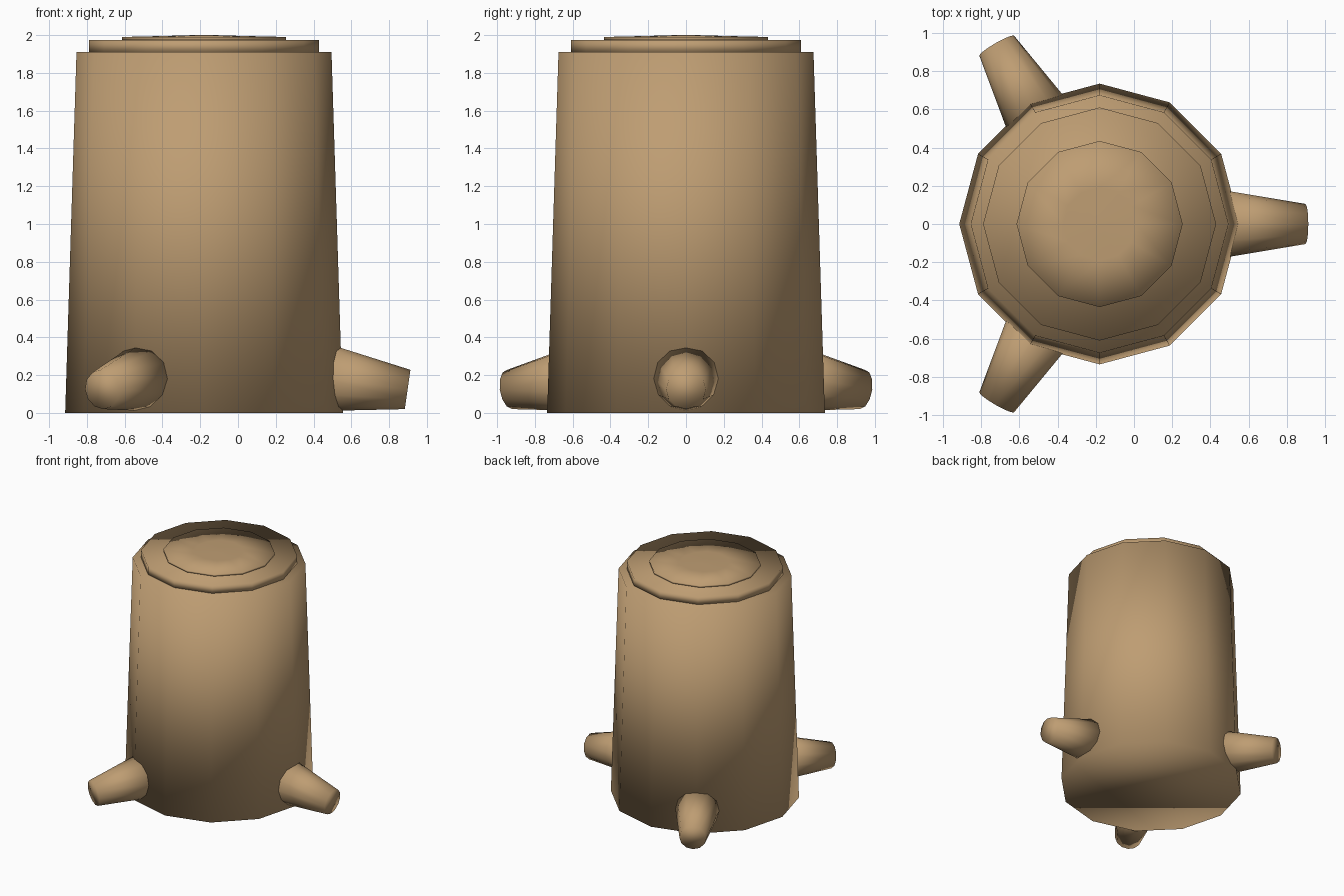
import bpy, bmesh
from math import cos, sin, pi, radians
from mathutils import Vector

cube = bpy.data.objects.get("Cube")
if cube:
    bpy.data.objects.remove(cube, do_unlink=True)

# Single wood colour
wood = bpy.data.materials.new("light_wood")
wood.use_nodes = True
colour = (0.515, 0.337, 0.17, 1)
wood.diffuse_color = colour
wood.node_tree.nodes["Principled BSDF"].inputs["Base Color"].default_value = colour

CENTRE = Vector((-0.18, 0, 0))


def lathe(name, profile, sides=12, origin=CENTRE, axis=Vector((0, 0, 1))):
    """Capped, smooth shaded rings of (radius, distance) along an axis."""
    bm = bmesh.new()
    turn = Vector((0, 0, 1)).rotation_difference(axis)
    rings = []
    for radius, dist in profile:
        ring = []
        for i in range(sides):
            a = 2 * pi * i / sides
            local = Vector((radius * cos(a), radius * sin(a), dist))
            ring.append(bm.verts.new(origin + turn @ local))
        rings.append(ring)
    for low, high in zip(rings, rings[1:]):
        for i in range(sides):
            j = (i + 1) % sides
            bm.faces.new((low[i], low[j], high[j], high[i]))
    bm.faces.new(rings[0][::-1])
    bm.faces.new(rings[-1])
    bmesh.ops.recalc_face_normals(bm, faces=bm.faces)
    for face in bm.faces:
        face.smooth = True
    mesh = bpy.data.meshes.new(name)
    bm.to_mesh(mesh)
    bm.free()
    mesh.materials.append(wood)
    obj = bpy.data.objects.new(name, mesh)
    bpy.context.collection.objects.link(obj)
    return obj


# Tapered trunk, cut top and raised heartwood
lathe("trunk", [(0.735, 0), (0.675, 1.91)])
lathe("cut_top", [(0.61, 1.905), (0.61, 1.975)])
lathe("heartwood", [(0.435, 1.975), (0.435, 1.99), (0.19, 1.996), (0.05, 2.0)])

# Three roots spread evenly, sloping slightly down and outward
for name, angle in (("left_root", 0), ("back_root", 120), ("front_root", 240)):
    a = radians(angle)
    out = Vector((cos(a), sin(a), 0))
    start = CENTRE + out * 0.6 + Vector((0, 0, 0.192))
    tip = CENTRE + out * 1.078 + Vector((0, 0, 0.124))
    lathe(name, [(0.185, 0), (0.105, (tip - start).length)],
          origin=start, axis=(tip - start).normalized())
